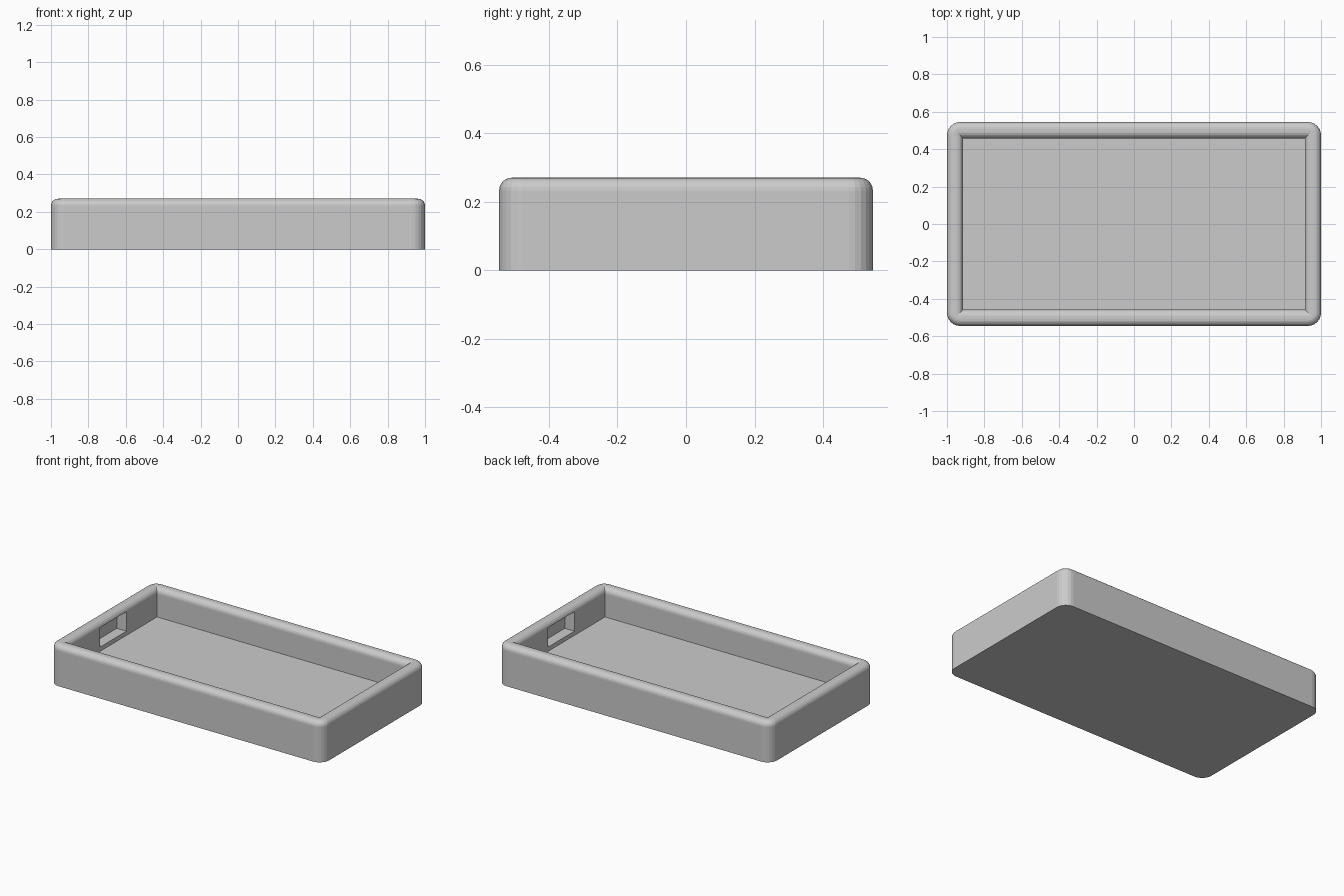
import bpy, bmesh
from math import sin, cos, pi

if "Cube" in bpy.data.objects:
    bpy.data.objects.remove(bpy.data.objects["Cube"])

OX, OY = 1.0, 0.545        # outer half sizes
WALL = 0.087               # wall thickness
CORNER = 0.07              # outer corner radius
RIM = 0.037                # rounding of both rim edges
TOP, FLOOR = 0.27, 0.08
SEG = 6


def ring(bm, inset, r, z):
    """Outer outline moved inward by inset, with corner radius r, at height z."""
    cx, cy = OX - inset - r, OY - inset - r
    verts = []
    for k, (sx, sy) in enumerate([(1, 1), (-1, 1), (-1, -1), (1, -1)]):
        for i in range(SEG + 1):
            a = (k + i / SEG) * pi / 2
            verts.append(bm.verts.new((sx * cx + r * cos(a), sy * cy + r * sin(a), z)))
    return verts


# Tray: outer wall, rounded rim, inner wall with sharp mitred corners, floor
bm = bmesh.new()
arc = [i / SEG * pi / 2 for i in range(SEG + 1)]
profile = [(0, CORNER, 0)]
for a in arc:
    d = RIM * (1 - cos(a))
    profile.append((d, CORNER - d, TOP - RIM + RIM * sin(a)))
for a in arc:
    profile.append((WALL - RIM + RIM * sin(a), 0, TOP - RIM + RIM * cos(a)))
profile.append((WALL, 0, FLOOR))
rings = [ring(bm, *p) for p in profile]
n = len(rings[0])
for lo, hi in zip(rings, rings[1:]):
    for i in range(n):
        j = (i + 1) % n
        bm.faces.new((lo[i], lo[j], hi[j], hi[i]))
bm.faces.new(rings[0][::-1])
bm.faces.new(rings[-1])
bmesh.ops.remove_doubles(bm, verts=bm.verts, dist=1e-5)
bmesh.ops.recalc_face_normals(bm, faces=bm.faces)
mesh = bpy.data.meshes.new("tray")
bm.to_mesh(mesh)
bm.free()
tray = bpy.data.objects.new("tray", mesh)
bpy.context.collection.objects.link(tray)

# Blind pockets in both inner end walls
DEPTH, INSIDE = 0.07, 0.05
for side, label in ((-1, "left"), (1, "right")):
    bpy.ops.mesh.primitive_cube_add(
        size=1, location=(side * (OX - WALL + (DEPTH - INSIDE) / 2), 0, 0.172))
    cutter = bpy.context.object
    cutter.name = label + "_pocket_cutter"
    cutter.scale = (DEPTH + INSIDE, 0.276, 0.128)
    cutter.hide_render = True
    cutter.display_type = 'WIRE'
    mod = tray.modifiers.new(label + "_pocket", 'BOOLEAN')
    mod.operation = 'DIFFERENCE'
    mod.solver = 'EXACT'
    mod.object = cutter
